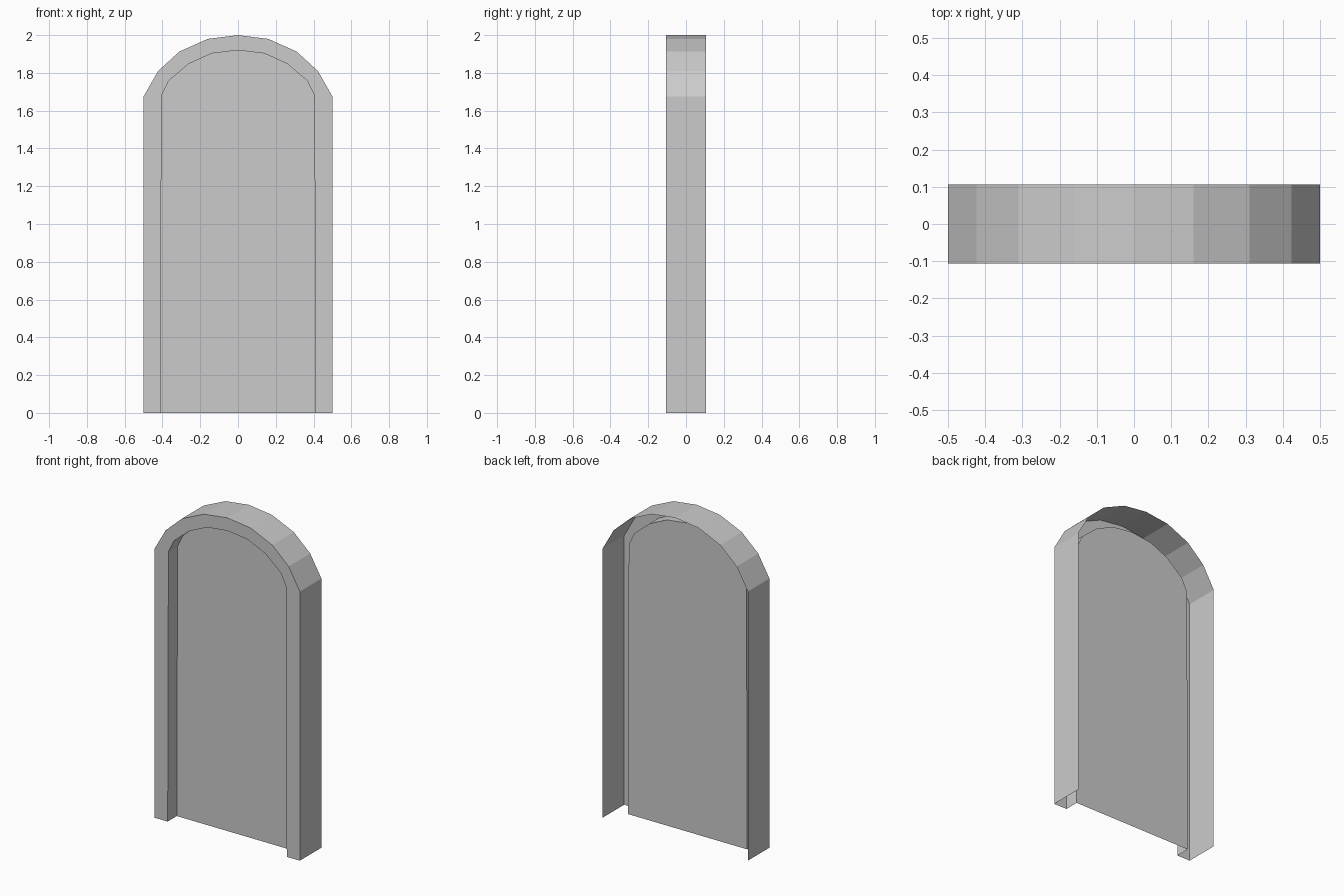
import bpy

if "Cube" in bpy.data.objects:
    bpy.data.objects.remove(bpy.data.objects["Cube"])

FRONT, BACK, PANEL = -0.106, 0.106, -0.016

# Right halves of the arch outlines, from the floor to the crown
OUTER = [(0.50, 0), (0.50, 1.675), (0.423, 1.81), (0.31, 1.913), (0.16, 1.98), (0, 2.0)]
INNER = [(0.41, 0), (0.405, 1.68), (0.367, 1.758), (0.262, 1.847), (0.14, 1.903), (0, 1.92)]


def outline(half, y):
    """Mirror a half outline into a full open arch at depth y."""
    full = half + [(-x, z) for x, z in reversed(half[:-1])]
    return [(x, y, z) for x, z in full]


def make_object(name, verts, faces):
    mesh = bpy.data.meshes.new(name)
    mesh.from_pydata(verts, [], faces)
    obj = bpy.data.objects.new(name, mesh)
    bpy.context.collection.objects.link(obj)
    return obj


# Frame: outer wall, front face and inner reveal, open at the back and bottom
loops = [outline(OUTER, BACK), outline(OUTER, FRONT),
         outline(INNER, FRONT), outline(INNER, PANEL)]
n = len(loops[0])
faces = [(r * n + i, r * n + i + 1, (r + 1) * n + i + 1, (r + 1) * n + i)
         for r in range(3) for i in range(n - 1)]
make_object("arched_frame", [v for loop in loops for v in loop], faces)

# Recessed panel closing the arch
make_object("recessed_panel", outline(INNER, PANEL), [tuple(range(n))])
